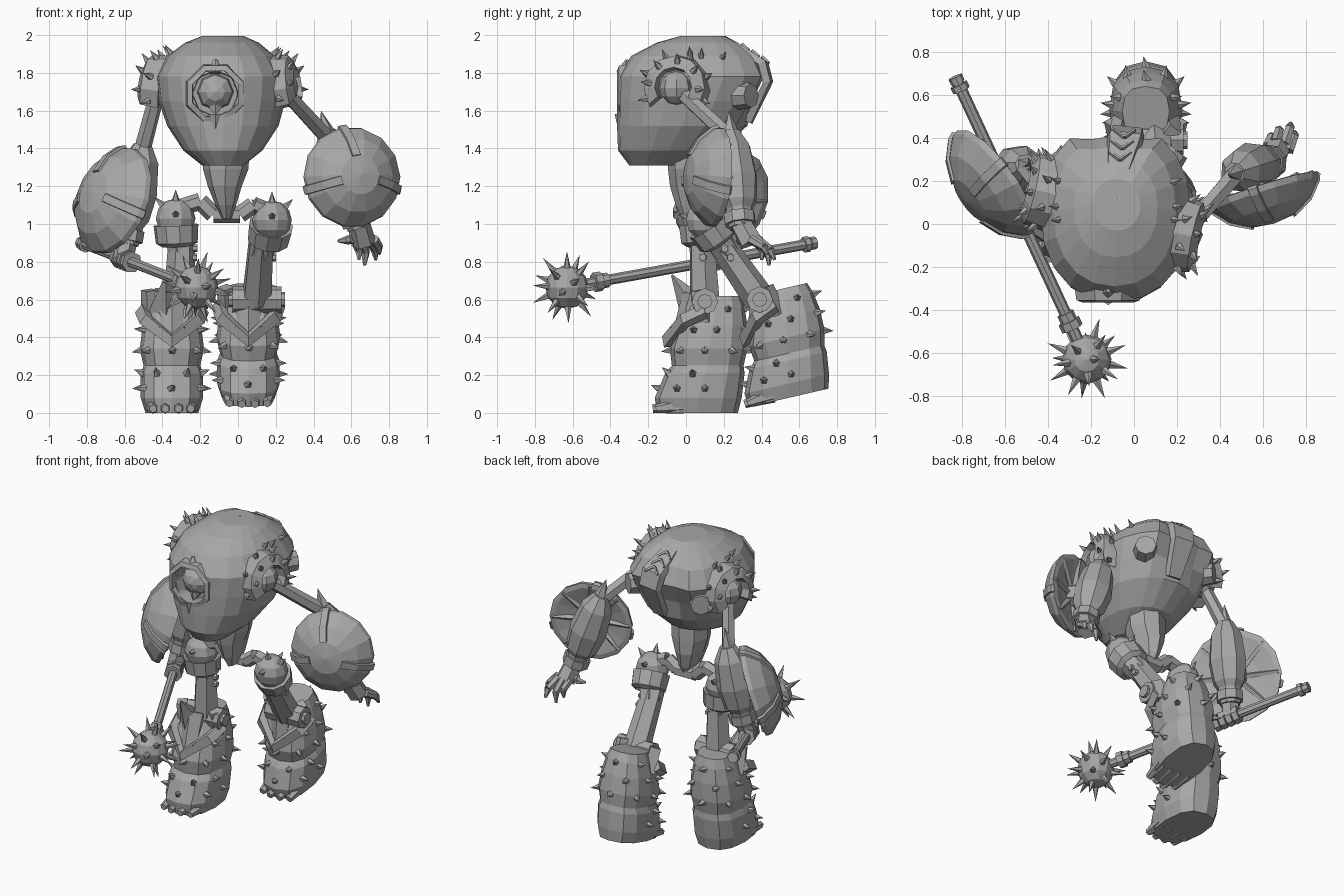
import bpy, bmesh, math
from math import sin, cos, pi, radians
from mathutils import Vector, Matrix
from mathutils.bvhtree import BVHTree

if "Cube" in bpy.data.objects:
    bpy.data.objects.remove(bpy.data.objects["Cube"])

STONE = (0.39, 0.39, 0.39, 1)
stone = bpy.data.materials.new("stone_grey")
stone.use_nodes = True
stone.diffuse_color = STONE
for node in stone.node_tree.nodes:
    if node.type == 'BSDF_PRINCIPLED':
        node.inputs["Base Color"].default_value = STONE


def finish(name, bm, M=Matrix()):
    bmesh.ops.remove_doubles(bm, verts=bm.verts, dist=0.0005)
    bm.transform(M)
    bmesh.ops.recalc_face_normals(bm, faces=bm.faces)
    me = bpy.data.meshes.new(name)
    bm.to_mesh(me)
    bm.free()
    me.materials.append(stone)
    ob = bpy.data.objects.new(name, me)
    bpy.context.scene.collection.objects.link(ob)
    return ob


def frame(loc, axis, up=(0, 0, 1)):
    # matrix whose z runs along axis and whose y points roughly up
    z = Vector(axis).normalized()
    x = Vector(up).cross(z)
    x = x.normalized() if x.length > 0.01 else Vector((1, 0, 0))
    y = z.cross(x)
    M = Matrix((x, y, z)).transposed().to_4x4()
    M.translation = Vector(loc)
    return M


def rods(name, items, n=6):
    # tapered prisms between pairs of points
    bm = bmesh.new()
    for p, q, r1, r2 in items:
        p, q = Vector(p), Vector(q)
        bmesh.ops.create_cone(bm, cap_ends=True, segments=n, radius1=r1, radius2=r2,
                              depth=(q - p).length, matrix=frame((p + q) / 2, q - p))
    return finish(name, bm)


def skin(bm, rows, closed=True, caps=True):
    for a, b in zip(rows, rows[1:]):
        for i in range(len(a) if closed else len(a) - 1):
            j = (i + 1) % len(a)
            bm.faces.new((a[i], a[j], b[j], b[i]))
    if caps:
        bm.faces.new(rows[0])
        bm.faces.new(rows[-1])


def loft(name, rings, n, M=Matrix(), power=2.0, shape=None):
    # stacked superellipse rings: z, centre x, centre y, radius x, radius y
    bm, rows = bmesh.new(), []
    for z, cx, cy, rx, ry in rings:
        row = []
        for i in range(n):
            a = 2 * pi * i / n
            c, s = cos(a), sin(a)
            k = shape(a, z) if shape else 1
            x = math.copysign(abs(c) ** (2 / power), c) * rx * k
            y = math.copysign(abs(s) ** (2 / power), s) * ry * k
            row.append(bm.verts.new((cx + x, cy + y, z)))
        rows.append(row)
    skin(bm, rows)
    return finish(name, bm, M)


def lathe(name, profile, n, M, start=0, span=360, loop=False):
    bm = bmesh.new()
    rows = []
    for i in range(n + 1):
        a = radians(start + span * i / n)
        rows.append([bm.verts.new((r * cos(a), r * sin(a), z)) for r, z in profile])
    skin(bm, rows, loop, loop and span < 360)
    return finish(name, bm, M)


def strip(name, pts, centre, widths, t):
    # raised band following points, facing away from a centre
    pts, bm, rows = [Vector(p) for p in pts], bmesh.new(), []
    for i, p in enumerate(pts):
        tangent = pts[min(i + 1, len(pts) - 1)] - pts[max(i - 1, 0)]
        out = (p - Vector(centre)).normalized()
        side = tangent.cross(out).normalized() * widths[i]
        rows.append([bm.verts.new(p + side * s + out * t * h)
                     for s, h in ((-1, -1), (1, -1), (0.85, 1), (-0.85, 1))])
    skin(bm, rows)
    return finish(name, bm)


def spikes_on(name, ob, rays, length, r):
    tree = BVHTree.FromPolygons([v.co for v in ob.data.vertices],
                                [list(p.vertices) for p in ob.data.polygons])
    items = []
    for o, target in rays:
        hit, normal, _, _ = tree.ray_cast(o, (target - o).normalized())
        if hit:
            items.append((hit - normal * 0.01, hit + normal * length, r, 0))
    return rods(name, items, 5)


def ball(name, loc, r, n=10):
    prof = [(r * sin(pi * i / 6), -r * cos(pi * i / 6)) for i in range(7)]
    return lathe(name, prof, n, Matrix.Translation(Vector(loc)))


# Heavy torso with a groove down the back
def back_groove(a, z):
    return 0.86 if radians(65) < a < radians(115) and 1.55 < z < 1.98 else 1

torso = loft("torso", [(1.31, -.08, -.17, .11, .13), (1.39, -.08, -.09, .21, .27),
                       (1.52, -.08, -.02, .295, .345), (1.65, -.085, .02, .335, .385),
                       (1.78, -.085, .055, .35, .415), (1.89, -.09, .06, .285, .35),
                       (1.96, -.085, .075, .195, .23), (1.995, -.08, .09, .11, .12)],
             20, power=2.2, shape=back_groove)
cutter = rods("face_cutter", [((-.12, -.6, 1.69), (-.12, -.26, 1.69), .135, .12)], 8)
cut = torso.modifiers.new("face_recess", 'BOOLEAN')
cut.operation, cut.object = 'DIFFERENCE', cutter
bpy.context.view_layer.update()
torso.data = bpy.data.meshes.new_from_object(
    torso.evaluated_get(bpy.context.evaluated_depsgraph_get()))
torso.modifiers.clear()
bpy.data.objects.remove(cutter)

# Face: frame, eye with pointed chin, brow mark
lathe("face_frame", [(.125, -.06), (.172, -.06), (.16, .015), (.13, .025)], 8,
      frame((-.12, -.34, 1.69), (0, -1, 0)), 22.5, 360, True)
lathe("eye", [(0, .07), (.05, .055), (.09, .02), (.1, -.03), (0, -.04)], 8,
      frame((-.12, -.28, 1.7), (0, -1, 0)))
rods("face_points", [((-.12, -.26, 1.67), (-.12, -.31, 1.57), .08, 0),
                     ((-.12, -.33, 1.57), (-.12, -.35, 1.5), .05, .01),
                     ((-.12, -.32, 1.8), (-.12, -.31, 1.87), .05, .01)], 5)
brow = Vector((-.12, -.2, 1.92))
rods("brow_mark", [(brow, brow + Vector((s * .06, .03, -.02)), .01, .003) for s in (-1, 1)], 4)

# Spine panel with chevrons, and vents on the back
spine = [(-.09, .12, 1.975), (-.07, .26, 1.945), (-.04, .41, 1.85), (-.03, .435, 1.75), (-.04, .33, 1.54)]
strip("spine_panel", spine, (-.07, .05, 1.65), (.03, .06, .085, .08, .05), .02)
chevrons = []
for t in (.15, .5, .85):
    p = Vector(spine[1]).lerp(Vector(spine[2]), t) + Vector((0, .016, .02))
    chevrons += [(p, p + Vector((s * .05, .035, -.03)), .01, .008) for s in (-1, 1)]
rods("spine_chevrons", chevrons, 4)
rods("back_vents", [((-.08 + s * .18, .22, 1.68), (-.08 + s * .275, .345, 1.68), .085, .065)
                    for s in (-1, 1)], 8)
mid = Vector((-.08, .08, 1.72))
spikes_on("torso_spikes", torso, [(mid + Vector((s * x, y, z)), mid) for s in (-1, 1)
          for x, y, z in ((.8, 0, .5), (.8, .35, .5), (.9, -.2, .6))], .06, .02)

# Waist and hip bridge
loft("waist", [(1.03, -.06, .04, .025, .06), (1.1, -.065, .045, .055, .1), (1.2, -.07, .04, .09, .125),
               (1.29, -.065, .035, .12, .13), (1.45, -.06, .03, .125, .13)], 8)
bridge = [Vector(p) for p in ((-.33, .08, 1.08), (-.2, .08, 1.12), (-.13, .08, 1.05),
                              (.01, .08, 1.05), (.08, .08, 1.1), (.18, .1, 1.06))]
rods("hip_bridge", [(a, b, .045, .045) for a, b in zip(bridge, bridge[1:])])


# Legs
def leg(side, hip, knee, inward, M):
    hip, knee = Vector(hip), Vector(knee)
    down = (knee - hip).normalized()
    ball(side + "_hip", hip, .105)
    lathe(side + "_hip_collar", [(.075, -.03), (.12, -.045), (.112, .05), (.08, .07)], 10,
          frame(hip + down * .08, down), 0, 360, True)
    rods(side + "_hip_spikes", [(hip + d * .09, hip + d * .16, .025, 0) for d in
         (Vector((0, -.3, .95)), Vector((.7, 0, .7)), Vector((-.7, 0, .7)),
          Vector((0, .8, .5)), Vector((0, -.9, .2)))], 5)
    top = hip + Vector((inward, 0, 0))
    X = Vector((1, 0, 0))
    rods(side + "_thigh", [(hip, top.lerp(knee, .4), .085, .07),
                           (top.lerp(knee, .25), knee, .07, .085)])
    rods(side + "_thigh_ribs", [(top.lerp(knee, t), top.lerp(knee, t) + X * .085, .025, .02)
                                for t in (.25, .36, .47)], 6)
    rods(side + "_knee", [(knee - X * .13, knee + X * .13, .07, .07),
                          (knee - X * .15, knee + X * .15, .04, .04)], 8)
    shin = loft(side + "_shin", [(0, 0, .06, .14, .215), (.08, 0, .065, .165, .23),
                (.21, 0, .1, .165, .21), (.25, 0, .115, .15, .19), (.34, 0, .12, .17, .205),
                (.46, 0, .14, .155, .185), (.56, 0, .16, .13, .15), (.62, 0, .17, .11, .12)],
                12, M, 2.5)
    rays = []
    for k, z in enumerate((.13, .21, .33, .44, .55)):
        for i in range(8):
            a = 2 * pi * (i + .5 * (k % 2)) / 8
            if z < .3 and sin(a) > .3 or z > .5 and sin(a) < .3:
                continue
            rays.append((M @ Vector((cos(a), .1 + sin(a), z)), M @ Vector((0, .1, z))))
    spikes_on(side + "_shin_spikes", shin, rays, .05, .024)
    # shin guard: V shaped cuff, front greave and side guards
    cuff = [M @ Vector(p) for p in ((-.16, .1, .54), (-.14, -.01, .49), (0, -.1, .38),
                                    (.14, -.01, .49), (.16, .1, .54))]
    strip(side + "_cuff", cuff, M @ Vector((0, .14, .42)), [.035] * 5, .022)
    rods(side + "_greave", [(M @ Vector((0, .06, .62)), M @ Vector((0, -.02, .36)), .08, .065)], 6)
    rods(side + "_knee_guards", [(M @ Vector((s * .11, .1, .48)), M @ Vector((s * .12, .07, .65)),
                                  .055, .045) for s in (-1, 1)], 4)
    # toes
    rods(side + "_toes", [(M @ Vector((x, -.02, .04)), M @ Vector((x, -.185 + abs(x) * .25, .022)),
                           .045, .022) for x in (-.1, -.035, .035, .1)], 6)

right_shin = Matrix.Translation((-.35, 0, 0))
left_shin = (Matrix.Translation((.055, .545, .08)) @ Matrix.Rotation(radians(13), 4, 'X')
             @ Matrix.Diagonal((1, 1, .92, 1)) @ Matrix.Translation((0, -.06, 0)))
leg("right", (-.33, .08, 1.03), (-.31, .1, .59), .035, right_shin)
leg("left", (.18, .1, 1.02), (.1, .39, .6), -.05, left_shin)
rods("right_knee_plate", [((-.38, .08, .5), (-.38, -.075, .73), .11, .005)], 4)


# Arms
def arm(side, shoulder, axis, elbow, wrist, shield_at, shield_dir, R):
    shoulder, elbow, wrist = Vector(shoulder), Vector(elbow), Vector(wrist)
    M = frame(shoulder, axis)
    lathe(side + "_pauldron", [(.09, -.04), (.18, -.04), (.165, .06), (.1, .09)], 8, M, -35, 250, True)
    pts = [(radians(a), r, z) for r, z, shift in ((.17, .01, 0), (.13, .07, 18))
           for a in range(-25 + shift, 210, 45)]
    rods(side + "_pauldron_spikes", [
        (M @ Vector((r * cos(a), r * sin(a), z)),
         M @ Vector(((r + .045) * cos(a), (r + .045) * sin(a), z + .04)), .02, 0) for a, r, z in pts], 5)
    ball(side + "_shoulder", shoulder, .09, 8)
    rods(side + "_upper_arm", [(shoulder, elbow, .04, .045)])
    d = (wrist - elbow).normalized()
    L = (wrist - elbow).length
    loft(side + "_forearm", [(L * t, 0, 0, r, r) for t, r in
         ((-.08, .05), (.1, .1), (.45, .12), (.72, .1), (.8, .075), (1, .065))], 8, frame(elbow, d))
    rods(side + "_elbow_point", [(elbow + d * .14, elbow - d * .13 + Vector((0, 0, .03)), .1, 0)], 5)
    rods(side + "_wrist_cuff", [(wrist - d * .08, wrist - d * .02, .085, .085)], 8)
    # domed shield with bands and a ribbed back
    S = frame(shield_at, shield_dir)
    dome = [(0, .14), (.4, .125), (.75, .075), (1, 0)]
    back = [(1.02, -.03), (.9, -.035), (.5, -.01), (0, 0)]
    lathe(side + "_shield", [(r * R, z) for r, z in dome + back], 14, S)
    for k, a in enumerate((-15, 100, 195)):
        a = radians(a)
        strip(f"{side}_shield_band_{k}", [S @ Vector((r * R * cos(a), r * R * sin(a), z))
              for r, z in dome[1:] + [(1.04, -.03)]], S @ Vector((0, 0, -.3)), [.025] * 4, .01)
    rods(side + "_shield_braces", [(S @ Vector((0, 0, 0)), S @ Vector((R * .95 * cos(a), R * .95 * sin(a), -.03)),
         .02, .015) for a in (pi * i / 4 for i in range(8))], 4)
    rods(side + "_shield_mount", [(elbow.lerp(wrist, .5), S @ Vector((0, 0, 0)), .08, .08)])

arm("left", (.23, -.05, 1.72), (.94, -.2, .12), (.48, .24, 1.45), (.64, .29, .98),
    (.61, .135, 1.25), (.3, -.95, .08), .262)
arm("right", (-.42, .15, 1.72), (-.95, .22, .12), (-.51, .27, 1.38), (-.59, .22, .89),
    (-.67, .18, 1.13), (-.75, -.55, .3), .29)

# Open left hand
rods("left_palm", [((.64, .29, 1.0), (.665, .345, .9), .06, .065)])
fingers = []
for bx, by, tx, ty, tz in ((.62, .36, .64, .4, .81), (.66, .38, .67, .44, .78),
                           (.70, .37, .73, .47, .81), (.72, .34, .75, .43, .84), (.61, .31, .53, .32, .91)):
    base, tip = Vector((bx, by, .92)), Vector((tx, ty, tz))
    joint = base.lerp(tip, .5) + Vector((.01, .025, 0))
    fingers += [(base, joint, .026, .023), (joint, tip, .024, .008)]
rods("left_fingers", fingers)

# Spiked mace held in the right hand
head, end = Vector((-.22, -.63, .665)), Vector((-.83, .68, .9))
along = (end - head).normalized()
rods("mace_shaft", [(head, end, .028, .028)], 8)
rods("mace_collars", [(head + along * a, head + along * b, r, r) for a, b, r in
     ((.16, .2, .052), (.2, .24, .04), (1.4, 1.43, .042), (1.44, 1.47, .034))], 8)
ball("mace_head", head, .115, 12)
dirs = []
for i in range(22):
    z = 1 - (2 * i + 1) / 22
    a, r = i * pi * (3 - 5 ** .5), (1 - z * z) ** .5
    dirs.append(Vector((r * cos(a), r * sin(a), z)))
rods("mace_spikes", [(head + d * .1, head + d * .2, .022, 0) for d in dirs if d.dot(along) < .9], 5)
grip = head + along * .91
rods("right_palm", [((-.59, .22, .92), grip + Vector((-.01, .01, .0)), .06, .055)])
rods("right_fingers", [(grip + along * t, grip + along * (t + .036), .058, .054)
                       for t in (-.09, -.045, 0, .045)], 7)
